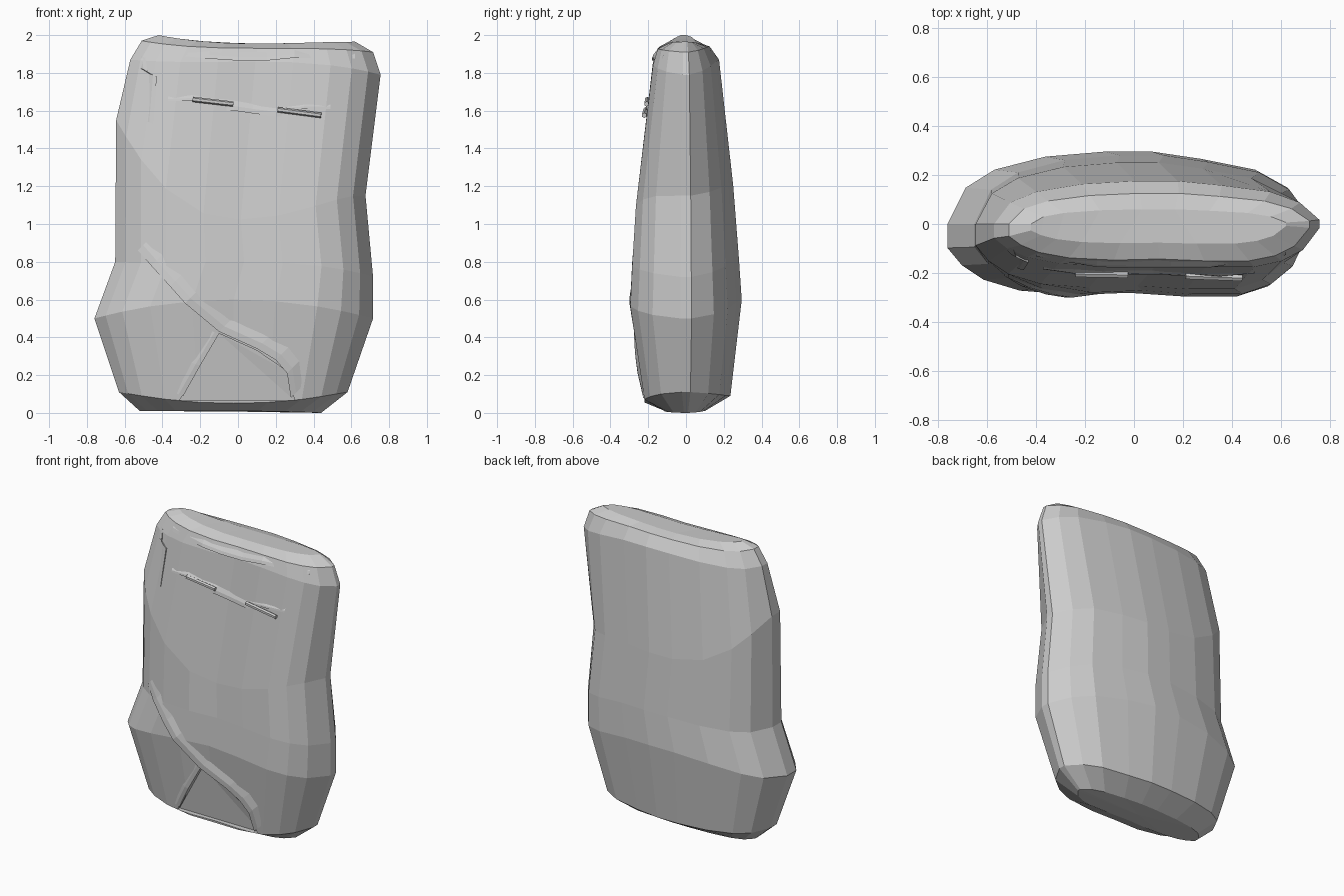
import bpy, bmesh, math
from mathutils import Vector
from mathutils.bvhtree import BVHTree

if "Cube" in bpy.data.objects:
    bpy.data.objects.remove(bpy.data.objects["Cube"])


def make(name, verts, faces):
    me = bpy.data.meshes.new(name)
    me.from_pydata(verts, [], faces)
    bm = bmesh.new()
    bm.from_mesh(me)
    bmesh.ops.recalc_face_normals(bm, faces=bm.faces)
    bm.to_mesh(me)
    bm.free()
    ob = bpy.data.objects.new(name, me)
    bpy.context.collection.objects.link(ob)
    return ob


# Unit cross-section of the padded body (back side first)
section = [(-1, 0), (-.9, .5), (-.74, .75), (-.46, .93), (-.13, 1), (.13, 1), (.4, .9),
           (.7, .75), (.88, .5), (1, .1), (1, -.1), (.9, -.6), (.77, -.86), (.6, -1),
           (.3, -1), (0, -.95), (-.3, -.98), (-.6, -.92), (-.8, -.77), (-.92, -.57), (-1, -.33)]
# Rings: left x, left z, right x, right z, front y, back y, front mid z, back mid z
rings = [(-.52, .01, .44, 0, -.11, .10, .01, .01),
         (-.63, .11, .58, .11, -.22, .235, .05, .09),
         (-.76, .50, .715, .50, -.295, .295, .60, .60),
         (-.65, .80, .715, .72, -.285, .28, .80, .82),
         (-.645, 1.55, .675, 1.15, -.265, .25, 1.02, 1.2),
         (-.57, 1.87, .755, 1.79, -.175, .175, 1.86, 1.87),
         (-.51, 1.97, .715, 1.91, -.15, .125, 1.93, 1.94),
         (-.42, 2.0, .62, 1.965, -.08, .06, 1.955, 1.955)]
verts, faces, n = [], [], len(section)
for xl, zl, xr, zr, yf, yb, mf, mb in rings:
    for u, v in section:
        t = (u + 1) / 2
        ends = zl + (zr - zl) * t
        mid = mf + (mb - mf) * (v + 1) / 2
        w = 1 - u * u
        verts.append((xl + (xr - xl) * t, v * yb if v > 0 else -v * yf, ends * (1 - w) + mid * w))
for r in range(len(rings) - 1):
    for i in range(n):
        j = (i + 1) % n
        faces.append((r * n + i, r * n + j, r * n + n + j, r * n + n + i))
# Top and bottom caps as cross strips following the sagging rim
for base in (0, (len(rings) - 1) * n):
    c = len(verts)
    pts = [Vector(verts[base + i]) for i in range(n)]
    verts.append(tuple(sum(pts, Vector()) / n))
    if base:
        mids = [(9, 10), (8, 11), (7, 12), (6, 13), (5, 14), (4, 16), (3, 17), (2, 18), (1, 19), (0, 20)]
        verts.pop()
        for (a, b), (d, e) in zip(mids, mids[1:]):
            ring = [a, d, e, b] if abs(b - e) == 1 else [a, d, e, 15, b]
            faces.append([base + k for k in ring])
    else:
        faces += [(c, base + i, base + (i + 1) % n) for i in range(n)]
body = make("padded_body", verts, faces)
tree = BVHTree.FromPolygons([v.co for v in body.data.vertices],
                            [tuple(p.vertices) for p in body.data.polygons])


def front(x, z, lift=0.0):
    hit = tree.ray_cast(Vector((x, -2, z)), Vector((0, 1, 0)))[0]
    return Vector((x, (hit.y if hit else -.1) - lift, z))


# Triangular opening under the wrapped fold
outline = [(-.1, .42), (-.31, .065), (.3, .065), (.26, .22), (.1, .33)]
k = len(outline)
cv = [(x, -.6, z) for x, z in outline] + [tuple(front(x, z, -.025)) for x, z in outline]
cf = [tuple(range(k))] + [(k, k + i, k + i + 1) for i in range(1, k - 1)]
cf += [(i, (i + 1) % k, k + (i + 1) % k, k + i) for i in range(k)]
cutter = make("opening_cutter", cv, cf)
cutter.hide_render = True
mod = body.modifiers.new("opening", 'BOOLEAN')
mod.operation, mod.object, mod.solver = 'DIFFERENCE', cutter, 'EXACT'
bpy.context.view_layer.objects.active = body
bpy.ops.object.modifier_apply(modifier=mod.name)
bpy.data.objects.remove(cutter)


# Raised hem: a lip on the path that fades back into the surface
def hem(name, path, offset, lift=.014):
    v, f = [], []
    for i, (x, z) in enumerate(path):
        h = lift * (.3 if i in (0, len(path) - 1) else 1)
        ox, oz = offset
        v += [front(x, z, -.012), front(x, z, h),
              front(x + ox * .4, z + oz * .4, h * .9), front(x + ox, z + oz, -.004)]
    for i in range(len(path) - 1):
        for q in range(3):
            a = i * 4 + q
            f.append((a, a + 1, a + 5, a + 4))
    return make(name, v, f)


hem("fold_hem", [(-.53, .86), (-.46, .78), (-.36, .67), (-.28, .58), (-.1, .43), (.1, .34),
                 (.2, .28), (.26, .21), (.28, .08)], (.07, .07))
hem("under_fold_hem", [(-.1, .42), (-.2, .25), (-.29, .09)], (-.06, .02), .008)
hem("top_hem", [(-.40, 1.9), (-.15, 1.875), (0, 1.865), (.15, 1.865), (.3, 1.88), (.62, 1.875)], (0, .05), .012)
hem("side_hem", [(-.45, 1.53), (-.43, 1.78), (-.48, 1.81), (-.49, 1.88)], (-.05, .02), .008)

# Brow ledges above the sleepy eyes
hem("left_brow", [(-.37, 1.65), (-.24, 1.655), (-.02, 1.63)], (0, .03), .012)
hem("right_brow", [(.2, 1.6), (.35, 1.61), (.49, 1.61)], (0, .03), .012)
hem("nose_bridge", [(-.06, 1.6), (-.02, 1.6), (.08, 1.585), (.2, 1.57), (.23, 1.57)], (0, .06), .01)

# Closed eyelids as thin tilted bars
for name, a, b in (("left_eyelid", (-.24, 1.66), (-.025, 1.635)),
                   ("right_eyelid", (.21, 1.605), (.44, 1.575))):
    p, q = front(*a, .014), front(*b, .014)
    bpy.ops.mesh.primitive_cylinder_add(vertices=6, radius=.014, depth=(q - p).length, location=(p + q) / 2)
    lid = bpy.context.object
    lid.name = name
    lid.rotation_mode = 'QUATERNION'
    lid.rotation_quaternion = (q - p).to_track_quat('Z', 'Y')
